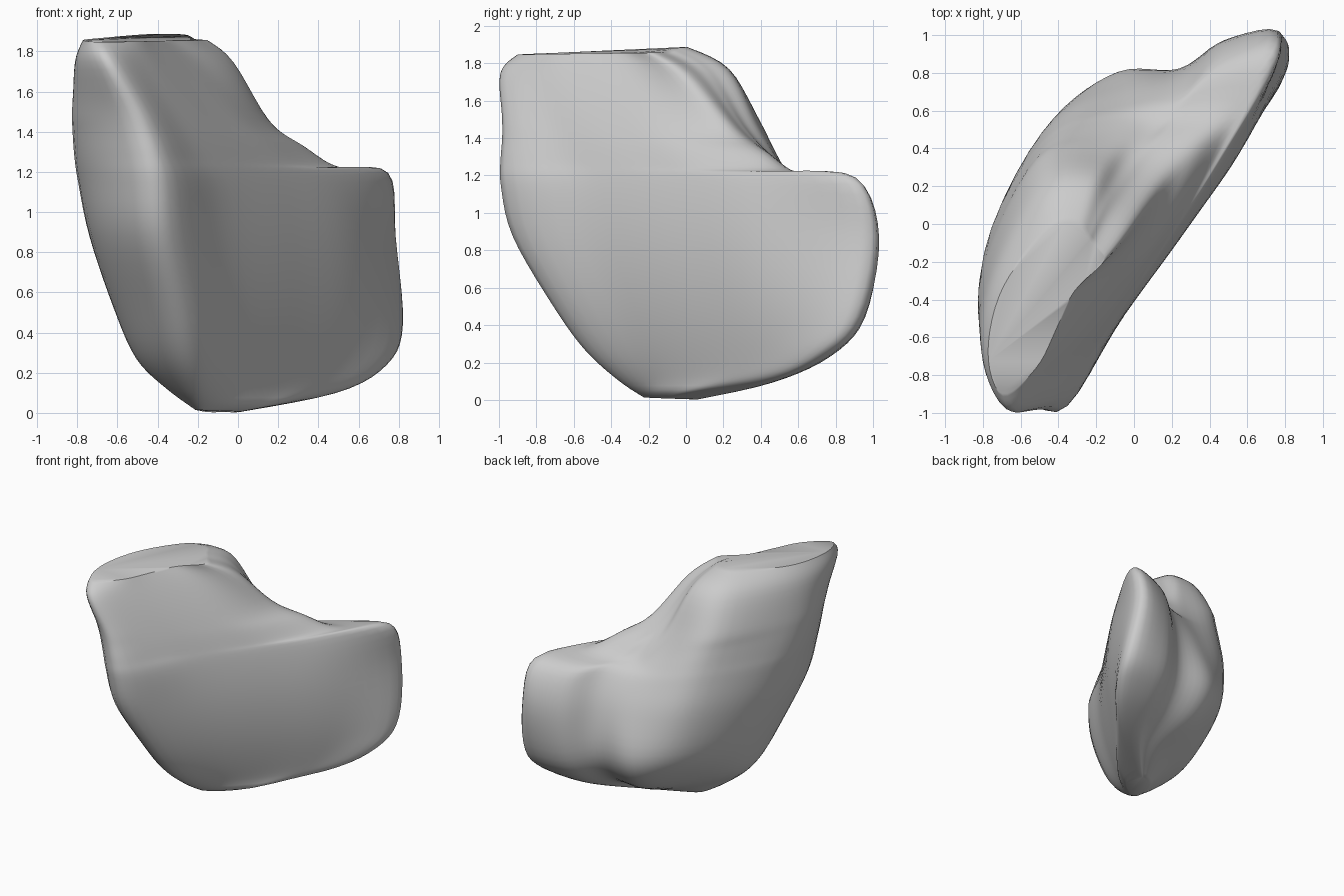
import bpy
import bmesh
from mathutils import Vector

STEPS_AROUND = 6
STEPS_UP = 5

default_cube = bpy.data.objects.get("Cube")
if default_cube:
    bpy.data.objects.remove(default_cube, do_unlink=True)


def make_material(name, colour):
    material = bpy.data.materials.new(name)
    material.use_nodes = True
    material.diffuse_color = colour
    material.node_tree.nodes["Principled BSDF"].inputs["Base Color"].default_value = colour
    return material


def spline(before, start, end, after, t):
    """Smooth curve from start to end, guided by both neighbours."""
    tangent_in = (end - before) * 0.5
    tangent_out = (after - start) * 0.5
    square, cube = t * t, t * t * t
    return (start * (2 * cube - 3 * square + 1) + tangent_in * (cube - 2 * square + t)
            + end * (3 * square - 2 * cube) + tangent_out * (cube - square))


def smooth_open(points, steps):
    """Resample an open path through its points."""
    path = []
    last = len(points) - 1
    for i in range(last):
        before, after = points[max(i - 1, 0)], points[min(i + 2, last)]
        for step in range(steps):
            path.append(spline(before, points[i], points[i + 1], after, step / steps))
    return path + [points[last]]


def smooth_closed(points, steps):
    """Resample a closed loop through its points."""
    count = len(points)
    loop = []
    for i in range(count):
        corners = [points[(i + shift) % count] for shift in (-1, 0, 1, 2)]
        loop.extend(spline(*corners, step / steps) for step in range(steps))
    return loop


def rail(*points):
    return smooth_open([Vector(point) for point in points], STEPS_UP)


# Guide rails climbing from the bottom tip to the crown
front_edge = rail((-.18, -.22, .01), (-.2, -.36, .1), (-.25, -.55, .27), (-.3, -.73, .52),
                  (-.38, -.94, .88), (-.4, -1, 1.15), (-.43, -1, 1.28), (-.47, -.99, 1.4),
                  (-.52, -.99, 1.52), (-.65, -1, 1.75), (-.7, -.9, 1.85))
left_belly = rail((-.2, -.12, .01), (-.35, -.1, .12), (-.5, 0, .27), (-.61, .05, .53),
                  (-.72, 0, .88), (-.78, -.1, 1.15), (-.8, -.17, 1.27), (-.81, -.24, 1.4),
                  (-.81, -.3, 1.52), (-.77, -.33, 1.75), (-.69, -.33, 1.87))
back_belly = rail((-.15, 0, 0), (-.2, .15, .1), (-.3, .37, .27), (-.4, .55, .53),
                  (-.43, .56, .88), (-.46, .48, 1.15), (-.48, .43, 1.27), (-.5, .38, 1.39),
                  (-.52, .32, 1.52), (-.5, .16, 1.77), (-.45, -.04, 1.89))
back_shoulder = rail((-.08, .05, 0), (.02, .33, .1), (-.06, .66, .27), (-.09, .81, .52),
                     (-.04, .74, .86), (-.04, .63, 1.09), (-.08, .55, 1.2), (-.12, .47, 1.32),
                     (-.17, .38, 1.48), (-.24, .23, 1.77), (-.3, -.01, 1.89))
rear_edge = rail((-.02, .03, 0), (.5, .45, .1), (.75, .73, .24), (.83, .91, .44),
                 (.79, 1, .88), (.76, .89, 1.2), (.51, .56, 1.22), (.33, .39, 1.33),
                 (.16, .22, 1.45), (-.02, -.03, 1.75), (-.16, -.2, 1.86))

FACE_OUT = Vector((.815, -.58, 0))
FRONT_OUT = Vector((-.8, -.6, 0))
REAR_OUT = Vector((-.5, .85, -.3))


def face_point(front, rear, t):
    """Point on the broad face, a shallow dome that peaks lower towards the rear."""
    point = front.lerp(rear, t)
    height = (point.z - .95 + .35 * t) / 1.05
    depth = .245 * (1 - height ** 2)
    fullness = (1 - abs(2 * t - 1) ** 3) * min(1, (rear - front).length * 1.5)
    return point + FACE_OUT * (depth - point.dot(FACE_OUT)) * fullness


def section(front, left, back, shoulder, rear):
    """Closed cross-section: broad shallow face, rounded back, dip before the rear edge."""
    face = [face_point(front, rear, t) for t in (.25, .5, .75)]
    front_corner = front.lerp(left, .5) + FRONT_OUT * (left - front).length * .17
    reach = (rear - shoulder).length
    rear_corner = shoulder.lerp(rear, .66) + REAR_OUT * reach * .08
    dip = shoulder.lerp(rear, .33) - REAR_OUT * reach * .04
    return smooth_closed([front, *face, rear, rear_corner, dip, shoulder, back, left,
                          front_corner], STEPS_AROUND)


# Body: loft the cross-sections and close both ends
mesh = bmesh.new()
rings = [[mesh.verts.new(point) for point in section(*station)]
         for station in zip(front_edge, left_belly, back_belly, back_shoulder, rear_edge)]
for lower, upper in zip(rings, rings[1:]):
    for i in range(len(lower)):
        j = (i + 1) % len(lower)
        mesh.faces.new((lower[i], lower[j], upper[j], upper[i]))
mesh.faces.new(rings[0][::-1])
mesh.faces.new(rings[-1])
bmesh.ops.recalc_face_normals(mesh, faces=mesh.faces[:])

data = bpy.data.meshes.new("curved_shell_body")
mesh.to_mesh(data)
mesh.free()
body = bpy.data.objects.new("curved_shell_body", data)
bpy.context.collection.objects.link(body)
body.data.materials.append(make_material("plain grey", (.6, .6, .6, 1)))

bpy.context.view_layer.objects.active = body
body.select_set(True)
bpy.ops.object.shade_smooth_by_angle(angle=.9)

# Soften the ridges left by the guide rails
soften = body.modifiers.new("soften", "SMOOTH")
soften.factor = .5
soften.iterations = 4
